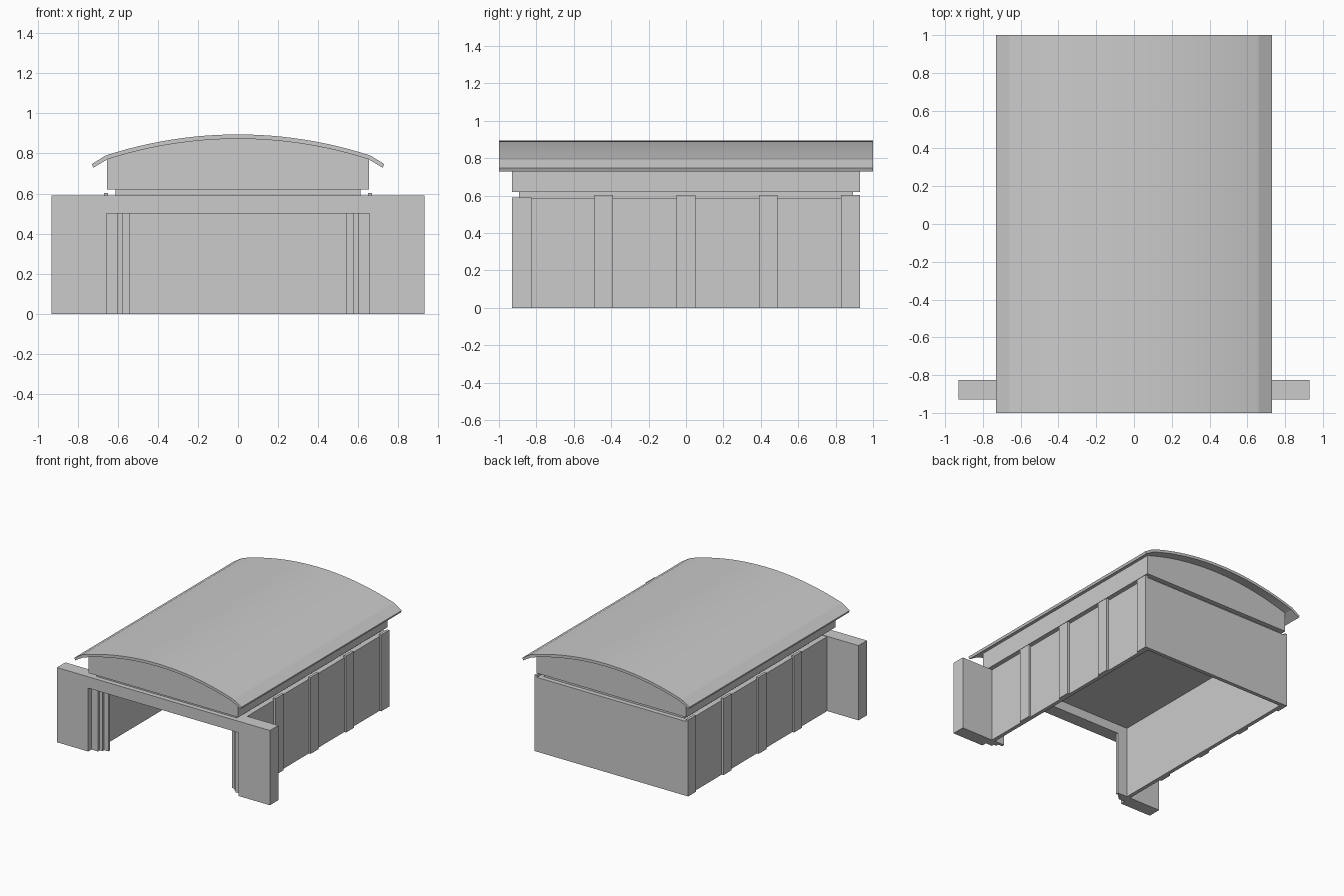
import bpy, bmesh, math

if "Cube" in bpy.data.objects:
    bpy.data.objects.remove(bpy.data.objects["Cube"])


def make_mesh(name, bm):
    bmesh.ops.recalc_face_normals(bm, faces=bm.faces)
    me = bpy.data.meshes.new(name)
    bm.to_mesh(me)
    bm.free()
    ob = bpy.data.objects.new(name, me)
    bpy.context.collection.objects.link(ob)
    return ob


def box(name, x, y, z):
    bm = bmesh.new()
    bmesh.ops.create_cube(bm, size=1)
    for v in bm.verts:
        v.co = [(a + b) / 2 + c * (b - a) for c, (a, b) in zip(v.co, (x, y, z))]
    return make_mesh(name, bm)


def prism(name, profile, y0, y1):
    """Extrude a closed x-z profile along y."""
    bm = bmesh.new()
    face = bm.faces.new([bm.verts.new((x, y0, z)) for x, z in profile])
    new = bmesh.ops.extrude_face_region(bm, geom=[face])["geom"]
    bmesh.ops.translate(bm, vec=(0, y1 - y0, 0),
                        verts=[g for g in new if isinstance(g, bmesh.types.BMVert)])
    return make_mesh(name, bm)


def arc(drop, half=0.66, n=24):
    """Points of the shallow roof curve, left to right."""
    r = 2.127
    xs = [-half + 2 * half * i / n for i in range(n + 1)]
    return [(x, 0.895 - drop - r + math.sqrt(r * r - x * x)) for x in xs]


# front wall with wide doorway
prism("front_wall", [(-.93, 0), (-.93, .59), (.93, .59), (.93, 0),
                     (.657, 0), (.657, .5), (-.657, .5), (-.657, 0)], -.93, -.825)

# side walls, pilasters and stepped door leaves, both sides
for side, s in (("left", -1), ("right", 1)):
    def span(a, b):
        return tuple(sorted((s * a, s * b)))
    box(f"{side}_wall", span(.625, .655), (-.83, .93), (0, .587))
    for i, y in enumerate((-.44, 0, .44, .88)):
        box(f"{side}_pilaster_{i + 1}", span(.65, .67), (y - .05, y + .05), (0, .603))
    for i, (edge, y) in enumerate(((.60, -.89), (.577, -.868), (.54, -.846))):
        box(f"{side}_door_leaf_{i + 1}", span(edge, .657), (y, y + .022), (0, .5))

# rear wall and ceiling
box("back_wall", (-.655, .655), (.90, .93), (0, .587))
box("ceiling", (-.65, .65), (-.90, .925), (.572, .586))

# recessed band below the upper block
box("recessed_band", (-.612, .612), (-.892, .892), (.58, .625))

# upper block with curved top
prism("upper_block", [(-.653, .62)] + arc(.015, .653) + [(.653, .62)], -.93, .93)

# curved roof sheet with drooping eaves
top = [(-.73, .747)] + arc(0) + [(.73, .747)]
bottom = [(-.722, .729)] + arc(.022, .652) + [(.722, .729)]
roof = prism("roof", top + bottom[::-1], -1, 1)
bpy.context.view_layer.objects.active = roof
roof.select_set(True)
bpy.ops.object.shade_smooth_by_angle(angle=math.radians(8))
